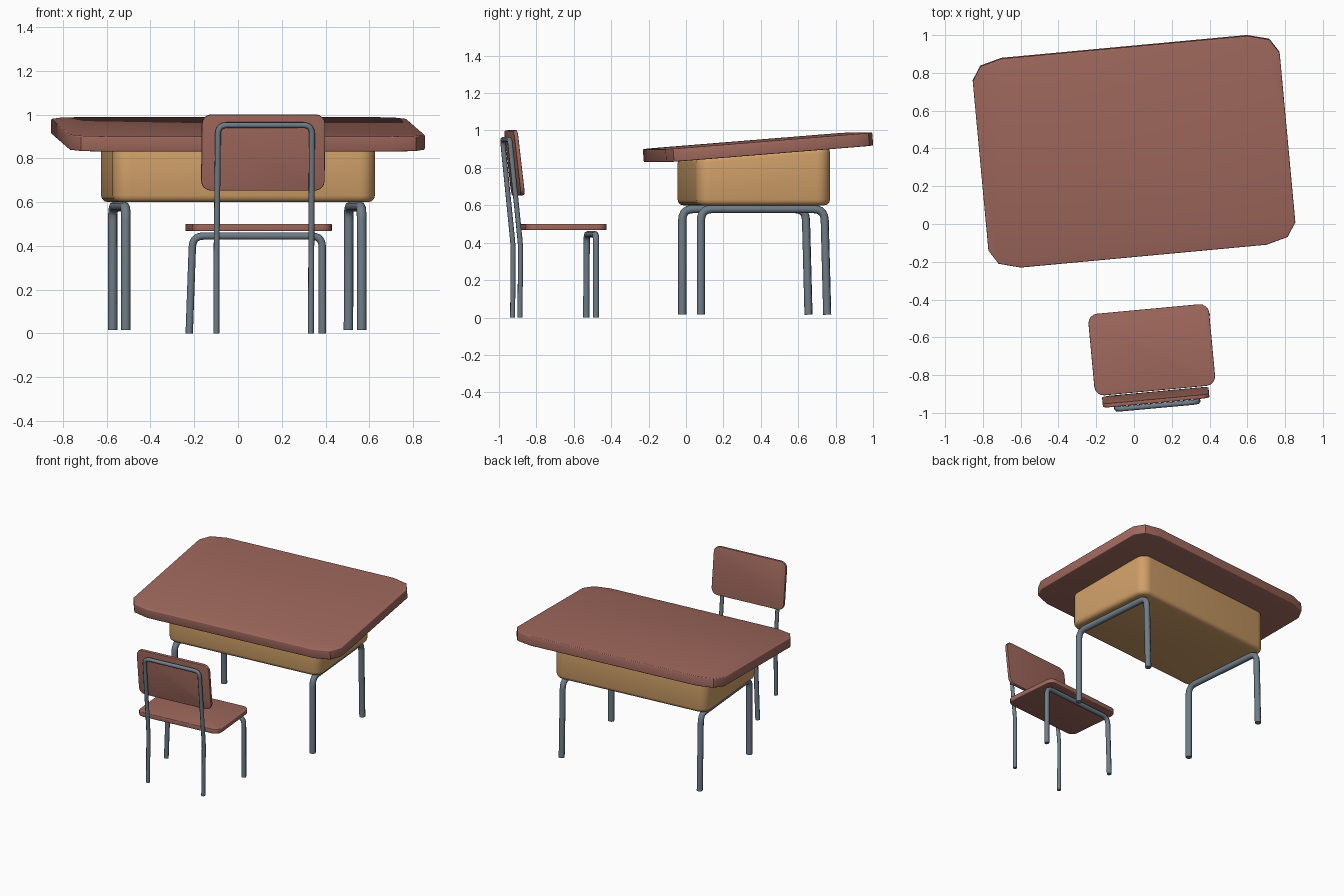
import bpy, bmesh, math
from mathutils import Matrix, Vector

cube = bpy.data.objects.get("Cube")
if cube:
    bpy.data.objects.remove(cube, do_unlink=True)

TURN = math.radians(5.3)   # both pieces stand slightly turned


def material(name, rgb):
    mat = bpy.data.materials.new(name)
    mat.use_nodes = True
    mat.diffuse_color = (*rgb, 1)
    mat.node_tree.nodes["Principled BSDF"].inputs["Base Color"].default_value = (*rgb, 1)
    return mat


RED_WOOD = material("reddish_wood", (0.35, 0.14, 0.11))
TAN_WOOD = material("tan_wood", (0.63, 0.35, 0.14))
STEEL = material("grey_steel", (0.16, 0.205, 0.245))


def smooth(obj, degrees):
    bpy.ops.object.select_all(action='DESELECT')
    obj.select_set(True)
    bpy.context.view_layer.objects.active = obj
    bpy.ops.object.shade_smooth_by_angle(angle=math.radians(degrees))


def slab(name, mat, half, thick, corner, steps, rim, centre, tilt=0.0, top_slope=0.0):
    """Rounded rectangle plate with softened rims, tilted about its own x axis."""
    bm = bmesh.new()
    outline = []
    for quarter, (sx, sy) in enumerate([(1, 1), (-1, 1), (-1, -1), (1, -1)]):
        for i in range(steps + 1):
            a = math.pi / 2 * (quarter + i / steps)
            outline.append(bm.verts.new((sx * (half[0] - corner[0]) + corner[0] * math.cos(a),
                                         sy * (half[1] - corner[1]) + corner[1] * math.sin(a),
                                         -thick / 2)))
    base = bm.faces.new(outline)
    extruded = bmesh.ops.extrude_face_region(bm, geom=[base], use_keep_orig=True)
    top = [g for g in extruded["geom"] if isinstance(g, bmesh.types.BMVert)]
    for v in top:
        v.co.z += thick + top_slope * v.co.y
    bmesh.ops.recalc_face_normals(bm, faces=bm.faces[:])
    rims = [e for e in bm.edges if any(len(f.verts) > 4 for f in e.link_faces)]
    bmesh.ops.bevel(bm, geom=rims, offset=rim, segments=3, profile=0.5, affect='EDGES')
    bm.transform(Matrix.Translation(centre) @ Matrix.Rotation(TURN, 4, 'Z')
                 @ Matrix.Rotation(math.radians(tilt), 4, 'X'))
    mesh = bpy.data.meshes.new(name)
    bm.to_mesh(mesh)
    bm.free()
    mesh.materials.append(mat)
    obj = bpy.data.objects.new(name, mesh)
    bpy.context.collection.objects.link(obj)
    smooth(obj, 35)


def filleted(points, radius, steps=5):
    """Round off the inner corners of a path."""
    pts = [Vector(p) for p in points]
    path = [pts[0]]
    for before, p, after in zip(pts, pts[1:], pts[2:]):
        a = p + (before - p).normalized() * radius
        b = p + (after - p).normalized() * radius
        for i in range(steps + 1):
            t = i / steps
            path.append(a * (1 - t) ** 2 + p * 2 * t * (1 - t) + b * t * t)
    return path + [pts[-1]]


def pipe(name, points, radius, bend):
    """Bent steel tube with closed ends."""
    path = filleted(points, bend)
    curve = bpy.data.curves.new(name, 'CURVE')
    curve.dimensions = '3D'
    curve.bevel_depth = radius
    curve.bevel_resolution = 2
    curve.use_fill_caps = True
    spline = curve.splines.new('POLY')
    spline.points.add(len(path) - 1)
    for sp, p in zip(spline.points, path):
        sp.co = (*p, 1)
    curve.materials.append(STEEL)
    obj = bpy.data.objects.new(name, curve)
    bpy.context.collection.objects.link(obj)
    bpy.ops.object.select_all(action='DESELECT')
    obj.select_set(True)
    bpy.context.view_layer.objects.active = obj
    bpy.ops.object.convert(target='MESH')
    smooth(bpy.context.view_layer.objects.active, 50)


# Desk: sloping top and rounded storage box
slab("desk_top", RED_WOOD, (0.816, 0.557), 0.07, (0.162, 0.105), 2, 0.006,
     (0, 0.385, 0.91), tilt=4.6)
slab("desk_box", TAN_WOOD, (0.602, 0.36), 0.285, (0.075, 0.075), 6, 0.03,
     (0, 0.3625, 0.7425), top_slope=0.08)

# Desk legs: one bent tube on each side
for side, x, y in [("right", -0.513, -0.02), ("left", 0.565, 0.08)]:
    pipe(side + "_desk_legs",
         [(x, y, 0.015), (x, y, 0.58), (x - 0.059, y + 0.66, 0.58), (x - 0.06, y + 0.675, 0.015)],
         0.022, 0.06)

# Chair: seat and leaning backrest
slab("chair_seat", RED_WOOD, (0.321, 0.217), 0.034, (0.05, 0.05), 4, 0.005,
     (0.094, -0.666, 0.484))
slab("chair_backrest", RED_WOOD, (0.283, 0.175), 0.022, (0.045, 0.045), 4, 0.004,
     (0.115, -0.917, 0.827), tilt=96.6)

# Chair tubes: front legs under the seat, rear legs rising behind the backrest
pipe("chair_front_legs",
     [(-0.223, -0.533, 0), (-0.207, -0.531, 0.445), (0.385, -0.481, 0.445), (0.386, -0.481, 0)],
     0.017, 0.05)
pipe("chair_rear_legs",
     [(-0.099, -0.927, 0), (-0.098, -0.924, 0.38), (-0.091, -0.981, 0.952),
      (0.338, -0.942, 0.952), (0.335, -0.884, 0.38), (0.333, -0.888, 0)],
     0.014, 0.04)
